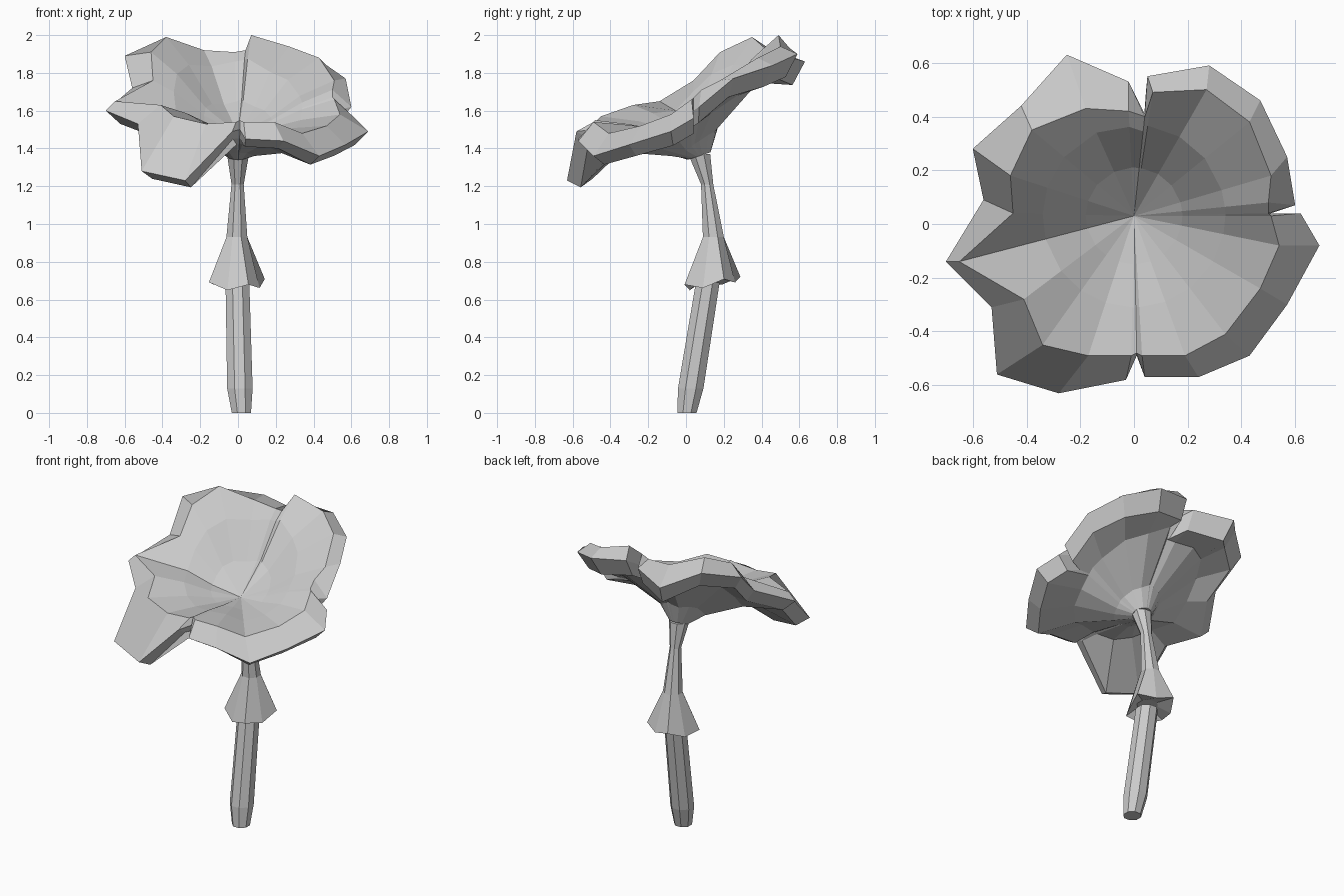
import bpy, bmesh, math
from mathutils import Vector

cube = bpy.data.objects.get("Cube")
if cube:
    bpy.data.objects.remove(cube, do_unlink=True)

# Single grey material
grey = bpy.data.materials.new("plain grey")
grey.use_nodes = True
colour = (0.6, 0.6, 0.6, 1)
grey.diffuse_color = colour
grey.node_tree.nodes["Principled BSDF"].inputs["Base Color"].default_value = colour


def loft(name, rings, start=None, end=None):
    """Skin closed rings in order; close each end with a point, or a flat face if None."""
    bm = bmesh.new()
    loops = [[bm.verts.new(p) for p in ring] for ring in rings]
    count = len(loops[0])
    for low, high in zip(loops, loops[1:]):
        for i in range(count):
            j = (i + 1) % count
            bm.faces.new((low[i], low[j], high[j], high[i]))
    for loop, tip in ((loops[0], start), (loops[-1], end)):
        if tip is None:
            bm.faces.new(loop)
        else:
            centre = bm.verts.new(tip)
            for i in range(count):
                bm.faces.new((loop[i], loop[(i + 1) % count], centre))
    bmesh.ops.recalc_face_normals(bm, faces=bm.faces)
    mesh = bpy.data.meshes.new(name)
    bm.to_mesh(mesh)
    bm.free()
    mesh.materials.append(grey)
    obj = bpy.data.objects.new(name, mesh)
    bpy.context.collection.objects.link(obj)
    return obj


# Cap rim in hundredths: upper crease, then outer lip, anticlockwise from the left tip
rim = [
    ((54, -8, 158), (69, -8, 149)),
    ((51, 3, 166), (62, 4, 156)),
    ((50, 4, 167), (51, 4, 160)),
    ((50, 8, 171), (60, 7, 162)),
    ((51, 18, 176), (57, 25, 177)),
    ((43, 38, 188), (47, 46, 184)),
    ((27, 50, 194), (28, 59, 190)),
    ((7, 49, 200), (5, 55, 193)),
    ((4, 40, 192), (4, 41, 185)),
    ((-2, 42, 191), (-2, 53, 189)),
    ((-18, 43, 192), (-25, 63, 186)),
    ((-38, 35, 199), (-42, 44, 193)),
    ((-46, 18, 191), (-60, 28, 189)),
    ((-45, 4, 176), (-56, 9, 172)),
    ((-65, -14, 165), (-70, -14, 160)),
    ((-41, -28, 163), (-53, -31, 153)),
    ((-34, -45, 157), (-51, -56, 128)),
    ((-17, -49, 153), (-28, -63, 123)),
    ((-1, -49, 154), (-3, -58, 149)),
    ((1, -48, 155), (1, -49, 150)),
    ((3, -49, 154), (4, -57, 145)),
    ((19, -49, 154), (24, -57, 144)),
    ((34, -41, 148), (43, -49, 136)),
    ((47, -24, 152), (57, -30, 142)),
]
crease = [Vector(a) / 100 for a, b in rim]
lip = [Vector(b) / 100 for a, b in rim]
bowl_centre = Vector((0, 0.03, 1.48))


def bowl_ring(radius, drop=0.0, bend=1.0):
    """Ring on the funnel; bend scales its rise above the funnel's centre."""
    ring = []
    for p in crease:
        spoke = p - bowl_centre
        length = spoke.xy.length
        r = min(radius, 0.85 * length)
        q = bowl_centre + spoke * (r / length)
        rise = spoke.z * r / min(length, 0.5)
        q.z = bowl_centre.z + rise * bend - drop
        ring.append(q)
    return ring


def under_lip(p):
    """Lower edge of the lip, thicker toward the back."""
    q = bowl_centre.lerp(p, 0.89)
    q.z = p.z - (0.08 + 0.07 * p.y)
    return q


# Sloping neck where the cap meets the stem
neck = []
for p in crease:
    a = math.atan2(p.y - bowl_centre.y, p.x)
    neck.append(Vector((0.06 * math.cos(a), 0.07 + 0.06 * math.sin(a),
                        1.36 + 0.02 * math.sin(a))))

# Funnel-shaped cap: bowl, crease, lip, underside, neck
loft("cap",
     [bowl_ring(0.18, bend=0.85), bowl_ring(0.34, bend=1.04), crease, lip,
      [under_lip(p) for p in lip],
      bowl_ring(0.38, drop=0.105), bowl_ring(0.14, drop=0.12), neck],
     start=bowl_centre, end=(0, 0.07, 1.36))


def stem_ring(x, y, z, radius, sides=8, flare=0.0):
    """Octagonal ring, with an optional ragged edge that rises toward the back."""
    ring = []
    for i in range(sides):
        a = math.tau * (i + 0.5) / sides
        jag = flare * (-1) ** i
        ring.append((x + (radius + jag) * math.cos(a),
                     y + (radius + jag) * math.sin(a),
                     z + 1.5 * flare * math.sin(a) + jag))
    return ring


# Leaning lower stem
loft("lower_stem", [
    stem_ring(0.018, 0.005, 0, 0.055),
    stem_ring(0.01, 0.025, 0.13, 0.073),
    stem_ring(-0.003, 0.115, 0.69, 0.068),
])

# Ragged skirt tapering into the slim upper stem
loft("skirt_and_upper_stem", [
    stem_ring(-0.003, 0.12, 0.72, 0.065),
    stem_ring(-0.006, 0.14, 0.685, 0.145, flare=0.015),
    stem_ring(-0.006, 0.145, 0.93, 0.06),
    stem_ring(-0.002, 0.112, 1.21, 0.035),
    stem_ring(0, 0.07, 1.37, 0.063),
])
